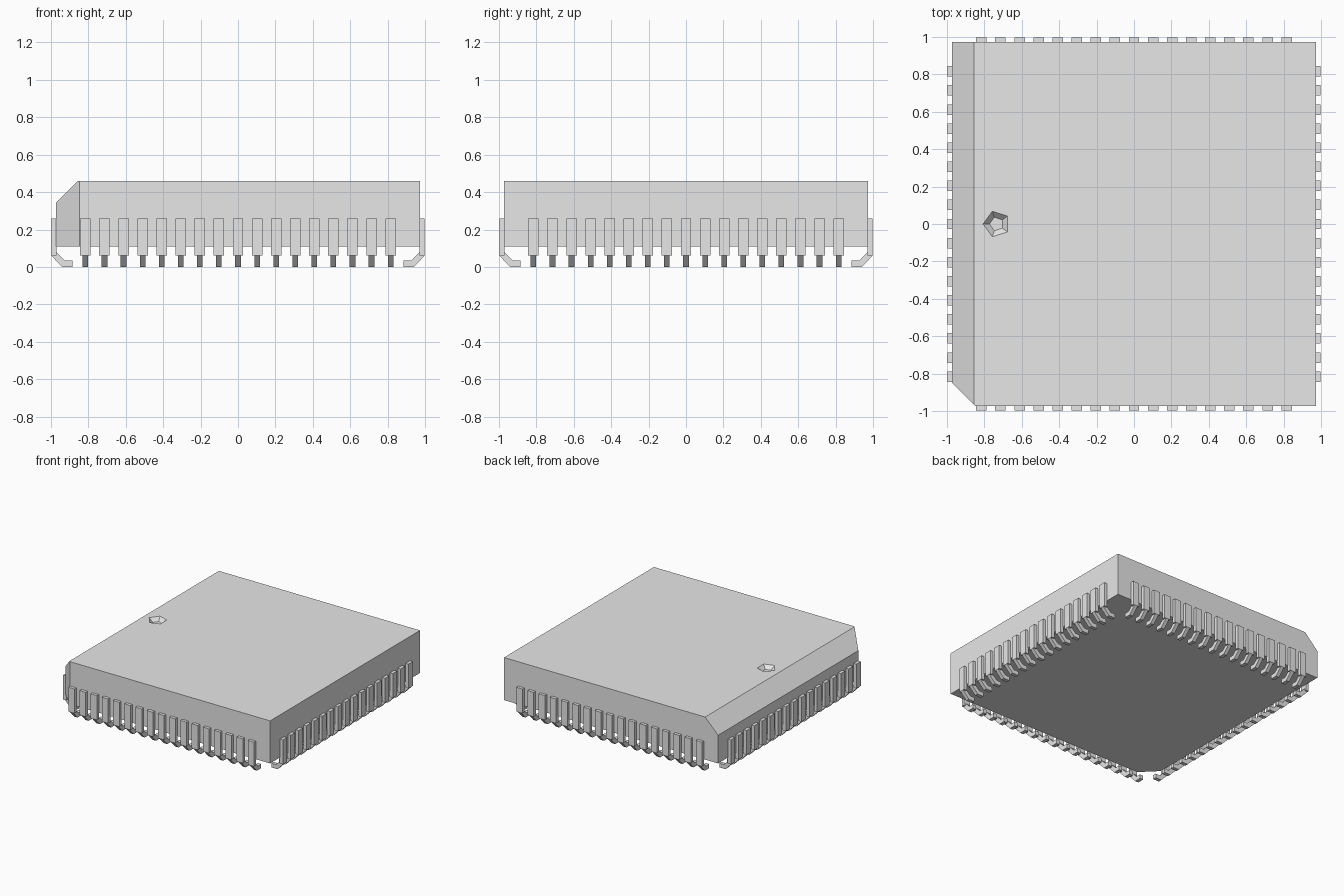
import bpy, bmesh, math
from mathutils import Vector

cube = bpy.data.objects.get("Cube")
if cube:
    bpy.data.objects.remove(cube, do_unlink=True)

grey = bpy.data.materials.new("light_grey")
grey.use_nodes = True
GREY = (0.8, 0.8, 0.8, 1.0)
grey.diffuse_color = GREY
grey.node_tree.nodes["Principled BSDF"].inputs["Base Color"].default_value = GREY

HALF, Z0, Z1 = 0.973, 0.11, 0.46      # package body extents
CHAMFER = 0.118


def make_object(name, bm):
    bmesh.ops.recalc_face_normals(bm, faces=bm.faces)
    mesh = bpy.data.meshes.new(name)
    bm.to_mesh(mesh)
    bm.free()
    mesh.materials.append(grey)
    obj = bpy.data.objects.new(name, mesh)
    bpy.context.collection.objects.link(obj)
    return obj


def loft(bm, ring_a, ring_b):
    """Closed solid between two matching rings of points."""
    a = [bm.verts.new(p) for p in ring_a]
    b = [bm.verts.new(p) for p in ring_b]
    n = len(a)
    bm.faces.new(a)
    bm.faces.new(b[::-1])
    for i in range(n):
        j = (i + 1) % n
        bm.faces.new((a[i], b[i], b[j], a[j]))


def slice_off(bm, point, normal):
    """Cut away everything on the normal side and cap the opening."""
    geom = bm.verts[:] + bm.edges[:] + bm.faces[:]
    cut = bmesh.ops.bisect_plane(bm, geom=geom, plane_co=Vector(point),
                                 plane_no=Vector(normal).normalized(), clear_outer=True)
    edges = [e for e in cut["geom_cut"] if isinstance(e, bmesh.types.BMEdge)]
    bmesh.ops.holes_fill(bm, edges=edges)


# Body: slab with a bevelled left-hand top edge and one clipped corner
bm = bmesh.new()
square = [(-HALF, -HALF), (HALF, -HALF), (HALF, HALF), (-HALF, HALF)]
loft(bm, [(x, y, Z0) for x, y in square], [(x, y, Z1) for x, y in square])
slice_off(bm, (-HALF, 0, Z1 - CHAMFER), (-1, 0, 1))
slice_off(bm, (-HALF, -HALF + 0.125, Z0), (-1, -1, 0))
body = make_object("package_body", bm)


# Five-sided tapered dimple marking the first pin
def pentagon(radius, z):
    return [(-0.735 + radius * math.cos(math.pi + i * math.tau / 5),
             radius * math.sin(math.pi + i * math.tau / 5), z) for i in range(5)]


bm = bmesh.new()
loft(bm, pentagon(0.038, Z1 - 0.03), pentagon(0.106, Z1 + 0.03))
cutter = make_object("dimple_cutter", bm)
cutter.hide_render = True
mod = body.modifiers.new("dimple", "BOOLEAN")
mod.operation = "DIFFERENCE"
mod.solver = "EXACT"
mod.object = cutter
bpy.context.view_layer.objects.active = body
bpy.ops.object.modifier_apply(modifier=mod.name)
bpy.data.objects.remove(cutter, do_unlink=True)

# One row of leads: wide shoulder plus narrow inward-folded foot
SHOULDER = [(0.97, 0.26), (0.998, 0.26), (0.998, 0.06), (0.97, 0.06)]
FOOT = [(0.972, 0.085), (0.998, 0.06), (0.94, 0.004), (0.93, 0.0),
        (0.885, 0.0), (0.885, 0.034), (0.925, 0.034), (0.972, 0.078)]
FOOT = [(0.998, 0.06), (0.94, 0.0), (0.885, 0.0), (0.885, 0.034),
        (0.925, 0.034), (0.972, 0.08), (0.972, 0.1), (0.998, 0.1)]
COUNT, PITCH = 17, 0.102
bm = bmesh.new()
for i in range(COUNT):
    y = (i - (COUNT - 1) / 2) * PITCH
    for profile, w in ((SHOULDER, 0.028), (FOOT, 0.015)):
        loft(bm, [(x, y - w, z) for x, z in profile], [(x, y + w, z) for x, z in profile])
row = make_object("leads_left", bm)

# Repeat the row round the other three sides
for k, side in enumerate(("back", "right", "front"), 1):
    copy = bpy.data.objects.new("leads_" + side, row.data)
    copy.rotation_euler.z = k * math.pi / 2
    bpy.context.collection.objects.link(copy)
